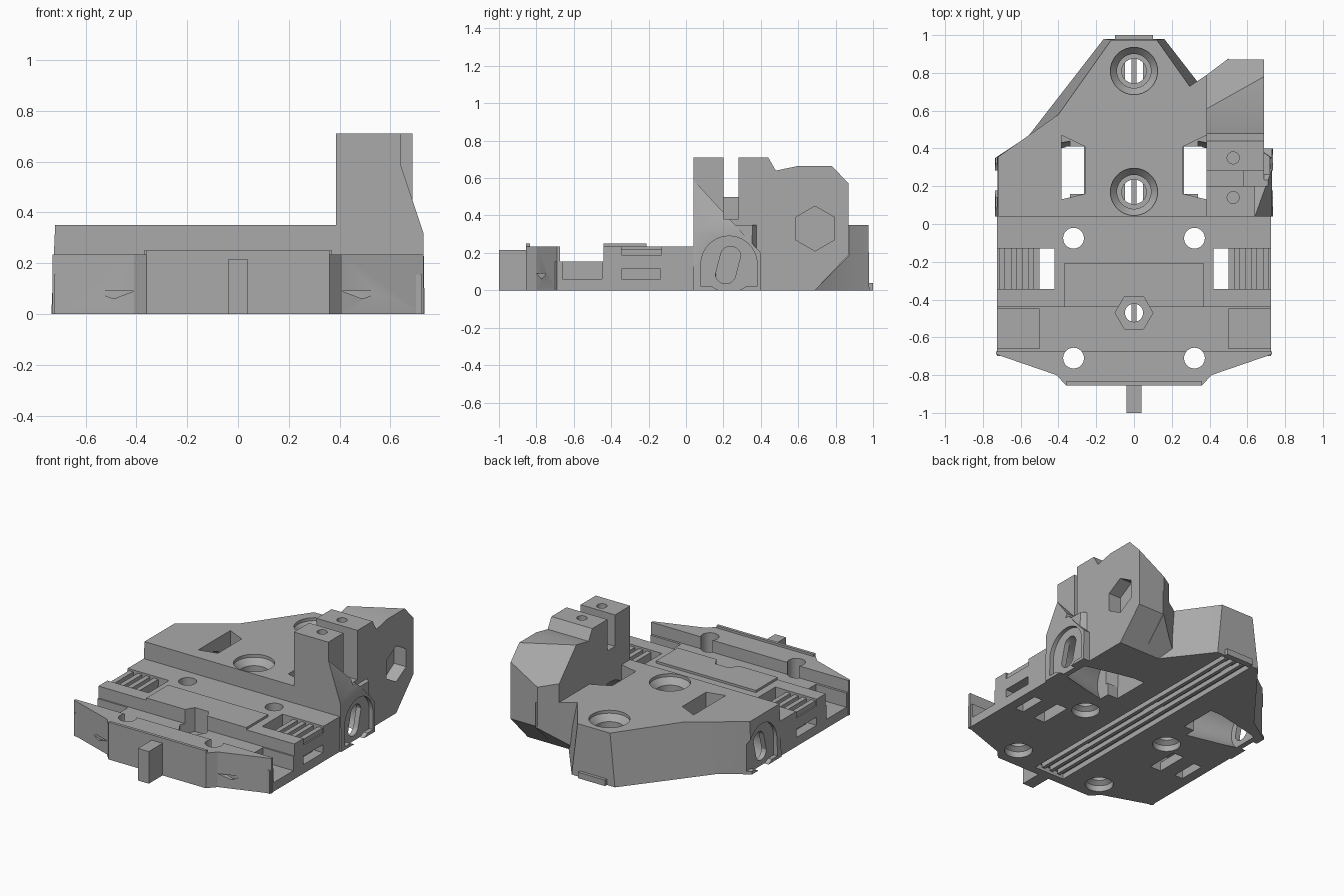
import bpy, bmesh, math
from mathutils import Vector

if "Cube" in bpy.data.objects:
    bpy.data.objects.remove(bpy.data.objects["Cube"], do_unlink=True)

grey = bpy.data.materials.new("plain grey")
grey.use_nodes = True
tone = (0.4, 0.4, 0.4, 1)
grey.diffuse_color = tone
grey.node_tree.nodes["Principled BSDF"].inputs["Base Color"].default_value = tone

parts, cutters = [], []


def add(name, bm, group):
    bmesh.ops.recalc_face_normals(bm, faces=bm.faces)
    mesh = bpy.data.meshes.new(name)
    bm.to_mesh(mesh)
    bm.free()
    ob = bpy.data.objects.new(name, mesh)
    bpy.context.collection.objects.link(ob)
    mesh.materials.append(grey)
    group.append(ob)
    return ob


def loft(name, rings, group=parts):
    """Solid through closed rings of 3D points with equal counts."""
    bm = bmesh.new()
    loops = [[bm.verts.new(p) for p in ring] for ring in rings]
    n = len(loops[0])
    for a, b in zip(loops, loops[1:]):
        for i in range(n):
            j = (i + 1) % n
            bm.faces.new((a[i], a[j], b[j], b[i]))
    bm.faces.new(loops[0])
    bm.faces.new(loops[-1])
    return add(name, bm, group)


def place(axis, u, v, h):
    return {"x": (h, u, v), "y": (u, h, v), "z": (u, v, h)}[axis]


def prism(name, axis, pts, lo, hi, group=parts):
    return loft(name, [[place(axis, u, v, h) for u, v in pts] for h in (lo, hi)], group)


def box(name, x, y, z, group=parts):
    return prism(name, "z", [(x[0], y[0]), (x[1], y[0]), (x[1], y[1]), (x[0], y[1])], *z, group)


def turned(name, axis, c, profile, n=40, group=cutters):
    """Round solid about an axis; profile holds (radius, position) pairs."""
    ring = [(math.cos(math.tau * i / n), math.sin(math.tau * i / n)) for i in range(n)]
    return loft(name, [[place(axis, c[0] + r * a, c[1] + r * b, h) for a, b in ring]
                       for r, h in profile], group)


def both(x, s):
    return sorted((x[0] * s, x[1] * s))


def clip(ob, point, normal):
    """Remove everything on the normal side of a plane."""
    bm = bmesh.new()
    bm.from_mesh(ob.data)
    bmesh.ops.bisect_plane(bm, geom=bm.verts[:] + bm.edges[:] + bm.faces[:], dist=1e-5,
                           plane_co=point, plane_no=normal, clear_outer=True)
    bmesh.ops.holes_fill(bm, edges=[e for e in bm.edges if e.is_boundary])
    bmesh.ops.recalc_face_normals(bm, faces=bm.faces)
    bm.to_mesh(ob.data)
    bm.free()


# Front tray: deck, channel, clamp rail and tab
box("deck", (-.725, .725), (-.44, .06), (0, .235))
box("deck_pad", (-.37, .37), (-.44, -.21), (.2, .25))
box("channel_floor", (-.725, .725), (-.7, -.43), (0, .155))
rail = [(.73, -.675), (.73, -.69), (.41, -.8), (.36, -.855)]
prism("front_rail", "z", rail + [(-x, y) for x, y in reversed(rail)], 0, .235)
box("rail_lip", (-.36, .36), (-.855, -.835), (.2, .25))
box("front_tab", (-.04, .04), (-1, -.82), (0, .215))

# Rear body with sloping back flanks
low = [(.735, .04), (.735, .35), (.56, .465), (.16, .98)]
high = [(.72, .04), (.72, .355), (.40, .58), (.12, .975)]
loft("rear_body", [[(x, y, z) for x, y in half + [(-x, y) for x, y in reversed(half)]]
                   for half, z in ((low, 0), (high, .35))])
box("rear_foot", (-.1, .1), (.95, 1), (0, .04))

# Tall bracket with split clamp posts
tower = prism("tower", "x", [(.04, 0), (.04, .71), (.44, .71), (.48, .64), (.6, .665),
                             (.87, .665), (.87, .19), (.69, 0)], .385, .688)
clip(tower, (.385, .79, 0), (-.6, .8, 0))
a, b, c = Vector((.385, .61, .665)), Vector((.688, .78, .665)), Vector((.688, .87, .57))
clip(tower, a, (b - a).cross(c - a) if (b - a).cross(c - a).z > 0 else (c - a).cross(b - a))
foot = prism("tower_foot", "z", [(.28, .72), (.385, .79), (.5, .876), (.5, .45), (.28, .45)], 0, .35)
clip(foot, (0, .69, 0), (0, .18, -.18))
bulge = prism("side_gusset", "y", [(.4, 0), (.735, 0), (.73, .32), (.64, .59), (.4, .59)], .04, .4)
clip(bulge, (0, .04, .59), (0, .39, .36))
box("post_trim", (.64, .8), (0, .2), (.02, .8), cutters)
post_trim = cutters.pop()

# Clamp split, screw holes and nut pocket in the bracket
box("split", (.3, .9), (.2, .28), (.5, .8), cutters)
box("split_relief", (.58, .9), (.2, .28), (.38, .52), cutters)
for y in (.14, .35):
    turned("post_hole", "z", (.525, y), [(.032, .5), (.032, .8)], 24)
hexa = [(math.sin(math.tau * i / 6), math.cos(math.tau * i / 6)) for i in range(6)]
prism("bracket_nut", "x", [(.69 + .12 * u, .33 + .12 * v) for u, v in hexa], .6, .8, cutters)

# Countersunk holes on the centre line
for y in (.17, .81):
    turned("countersink", "z", (0, y),
           [(.065, -.1), (.065, .2), (.09, .2), (.09, .29), (.125, .33), (.125, .4)])

# Nut trap in the channel
prism("nut_trap", "z", [(.1 * v, -.47 + .1 * u) for u, v in hexa], .09, .4, cutters)
turned("nut_hole", "z", (0, -.47), [(.048, -.1), (.048, .2)])

for s in (-1, 1):
    # Screw holes with recesses underneath
    for y in (-.075, -.71):
        turned("tray_hole", "z", (s * .32, y),
               [(.085, -.1), (.085, .04), (.055, .06), (.055, .4)])
    # Tooth bay, through window and side slot
    box("tooth_bay", both((.49, .8), s), (-.345, -.13), (.19, .4), cutters)
    box("belt_window", both((.42, .5), s), (-.345, -.13), (-.1, .4), cutters)
    box("belt_slot", both((.46, .9), s), (-.345, -.135), (.06, .115), cutters)
    box("under_slot", both((.6, .66), s), (-.33, -.15), (-.1, .08), cutters)
    box("channel_end", both((.5, .9), s), (-.66, -.45), (.06, .22), cutters)
    prism("rail_notch", "y", [(s * .41, .09), (s * .57, .09), (s * .49, .06)], -.9, -.755, cutters)
    # Window, conical pocket and slotted ear in the rear body
    prism("body_window", "z", [(s * .26, .16), (s * .26, .41), (s * .385, .47), (s * .385, .13)],
          .08, .5, cutters)
    box("body_window_low", both((.265, .36), s), (.16, .41), (-.1, .12), cutters)
    turned("ear_pocket", "x", (.25, .1), [(.19, s * .34), (.13, s * .67)])
    turned("ear_recess", "x", (.23, .14), [(.15, s * .705), (.15, s * .9)])
    box("ear_recess_low", both((.705, .9), s), (.08, .38), (.02, .14), cutters)
    slot = []
    for i in range(24):
        t = math.tau * (i + .5) / 24
        rise = .045 if math.sin(t) > 0 else -.045
        slot.append((.225 + .055 * math.cos(t) + .3 * rise, .135 + .055 * math.sin(t) + rise))
    prism("ear_slot", "x", slot, *both((.6, .9), s), cutters)

# Long groove along the underside
box("under_groove", (-.11, .11), (-.8, .96), (-.1, .035), cutters)


def cut(ob, tool):
    mod = ob.modifiers.new("cut", "BOOLEAN")
    mod.operation = "DIFFERENCE"
    mod.solver = "EXACT"
    mod.object = tool
    bpy.context.view_layer.update()
    dg = bpy.context.evaluated_depsgraph_get()
    mesh = bpy.data.meshes.new_from_object(ob.evaluated_get(dg))
    ob.modifiers.clear()
    ob.data = mesh


def bounds(ob):
    return [(min(v.co[k] for v in ob.data.vertices), max(v.co[k] for v in ob.data.vertices))
            for k in range(3)]


cut(tower, post_trim)
for ob in parts:
    for tool in cutters:
        if all(p[0] < q[1] and q[0] < p[1] for p, q in zip(bounds(ob), bounds(tool))):
            cut(ob, tool)
for tool in cutters + [post_trim]:
    bpy.data.objects.remove(tool, do_unlink=True)

# Ribs in the groove and belt teeth
for x in (-.06, 0, .06):
    box("groove_rib", (x - .012, x + .012), (-.78, .94), (.005, .04))
for s in (-1, 1):
    for x in (.515, .575, .635, .7):
        box("belt_tooth", both((x - .016, x + .016), s), (-.345, -.13), (.18, .222))

bpy.ops.object.select_all(action="DESELECT")
for ob in parts:
    ob.select_set(True)
bpy.context.view_layer.objects.active = parts[0]
bpy.ops.object.shade_smooth_by_angle(angle=math.radians(25))
